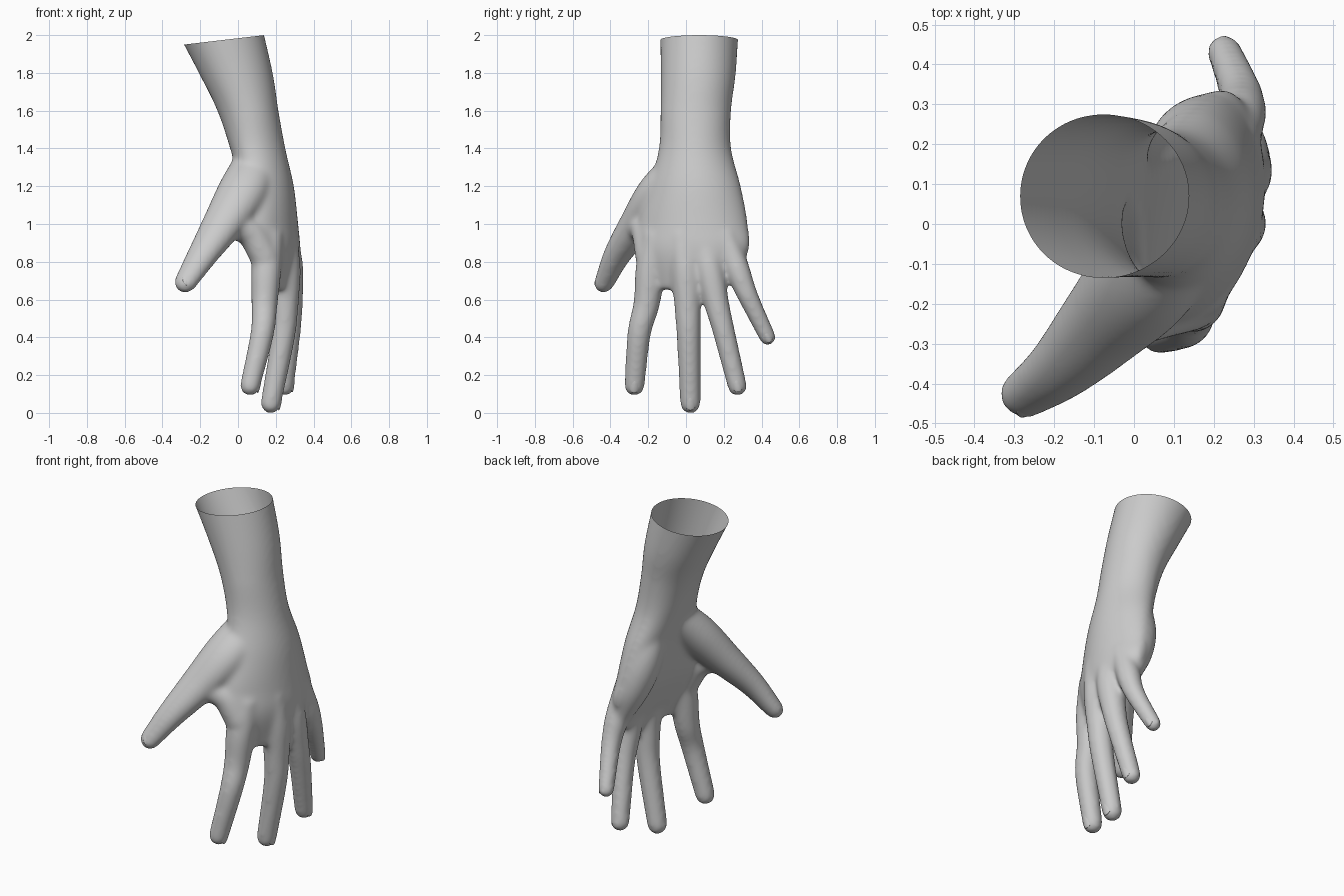
import bpy, bmesh, math
from mathutils import Vector

cube = bpy.data.objects.get("Cube")
if cube:
    bpy.data.objects.remove(cube, do_unlink=True)

skin = bpy.data.materials.new("plain_grey")
skin.use_nodes = True
skin.diffuse_color = (0.6, 0.6, 0.6, 1)
skin.node_tree.nodes["Principled BSDF"].inputs["Base Color"].default_value = skin.diffuse_color


def spline(rows, steps=8):
    """Smooth curve through rows of numbers."""
    points = [Vector(row) for row in rows]
    points = [2 * points[0] - points[1]] + points + [2 * points[-1] - points[-2]]
    curve = []
    for p, q, r, s in zip(points, points[1:], points[2:], points[3:]):
        for i in range(steps):
            t = i / steps
            curve.append(q + (r - p) * t / 2 + (p - 2.5 * q + 2 * r - s / 2) * t**2
                         + (3 * q - p - 3 * r + s) * t**3 / 2)
    return curve + [points[-2]]


def loft(bm, rings):
    """Closed tube through rings of equal length."""
    loops = [[bm.verts.new(point) for point in ring] for ring in rings]
    count = len(loops[0])
    for low, high in zip(loops, loops[1:]):
        for i in range(count):
            j = (i + 1) % count
            bm.faces.new((low[i], low[j], high[j], high[i]))
    bm.faces.new(loops[0][::-1])
    bm.faces.new(loops[-1])


def oval(centre, first, second, count=24):
    angles = [i * math.tau / count for i in range(count)]
    return [centre + first * math.cos(a) + second * math.sin(a) for a in angles]


def digit(bm, path, widths, across, depth=1.0):
    """Tapered tube with a domed tip; returns where and how the tip ends."""
    curve = spline([(*point, width) for point, width in zip(path, widths)])
    rings = []
    for i, point in enumerate(curve):
        before, after = curve[max(i - 1, 0)], curve[min(i + 1, len(curve) - 1)]
        along = (after - before).xyz.normalized()
        thin = along.cross(Vector(across)).normalized()
        side = thin.cross(along) * point.w
        thin *= point.w * depth
        rings.append(oval(point.xyz, thin, side))
    tip = point.xyz
    for k in range(1, 6):
        a = k * math.pi / 11
        rings.append(oval(tip + along * point.w * math.sin(a), thin * math.cos(a), side * math.cos(a)))
    loft(bm, rings)
    return tip, along, point.w, depth


def make_object(name, bm):
    mesh = bpy.data.meshes.new(name)
    bm.to_mesh(mesh)
    bm.free()
    obj = bpy.data.objects.new(name, mesh)
    bpy.context.collection.objects.link(obj)
    return obj


def finish(obj):
    obj.data.materials.clear()
    obj.data.materials.append(skin)
    for face in obj.data.polygons:
        face.use_smooth = True


bm = bmesh.new()

# Forearm and palm: height, centre x, centre y, half depth, half width
sections = [
    (2.08, -.118, .072, .238, .21),
    (1.8, -.012, .065, .196, .199),
    (1.6, .052, .052, .162, .187),
    (1.4, .098, .047, .146, .192),
    (1.2, .143, .045, .138, .245),
    (1, .168, .03, .125, .297),
    (.85, .2, .025, .1, .305),
    (.65, .228, .01, .035, .19)]
rings = []
for section in spline(sections):
    z, x, y, depth, width = section
    # the palm turns and arches as it leaves the wrist
    turn = min(max((1.6 - z) / .6, 0), 1)
    across = Vector((math.sin(.22 * turn), math.cos(.22 * turn), 0))
    back = Vector((across.y, -across.x, 0))
    ring = oval(Vector((x, y, z)), back * depth, across * width, 40)
    for point in ring:
        reach = (point - Vector((x, y, z))).dot(across) / width
        point += back * .05 * turn * (.4 - reach**2)
    rings.append(ring)
loft(bm, rings)

# Fingers: root, knuckle, first joint, second joint, tip
finger_paths = {
    "index": (.063, [(.165, -.15, .95), (.15, -.187, .76), (.14, -.208, .58),
                     (.128, -.248, .42), (.064, -.273, .143)]),
    "middle": (.064, [(.235, -.02, .95), (.25, 0, .76), (.25, .008, .58),
                      (.238, .014, .4), (.174, .023, .05)]),
    "ring": (.06, [(.245, .09, .95), (.27, .125, .76), (.276, .162, .58),
                   (.274, .198, .44), (.246, .272, .14)]),
    "little": (.052, [(.25, .2, .95), (.265, .268, .77), (.27, .31, .66),
                      (.258, .355, .56), (.226, .432, .4)])}
finger_taper = [1.2, 1.28, 1.12, 1, .86]
tips = {}
for name, (radius, path) in finger_paths.items():
    tips[name] = digit(bm, path, [radius * t for t in finger_taper], (0, 1, 0))

# Thumb
thumb_path = [(.1, .01, 1.33), (.025, -.135, 1.17), (-.08, -.255, 1),
              (-.185, -.362, .84), (-.276, -.43, .695)]
tips["thumb"] = digit(bm, thumb_path, [.125, .14, .115, .086, .064], (1, -.45, 0), .82)

# Web between thumb and index finger
web_path = [(-.1, -.25, 1), (-.02, -.24, .99), (.07, -.21, .95), (.14, -.19, .83)]
digit(bm, web_path, [.07, .072, .078, .08], (0, 1, 0))

# Heel of the palm running into the little finger
heel_path = [(.12, .13, 1.36), (.14, .19, 1.14), (.185, .23, .96), (.245, .26, .78)]
digit(bm, heel_path, [.08, .105, .098, .06], (0, 1, 0))

bmesh.ops.recalc_face_normals(bm, faces=bm.faces)
hand = make_object("hand", bm)

# Fuse the parts into one soft skin
fuse = hand.modifiers.new("fuse", 'REMESH')
fuse.mode = 'VOXEL'
fuse.voxel_size = .011
soften = hand.modifiers.new("soften", 'SMOOTH')
soften.factor = .5
soften.iterations = 26
graph = bpy.context.evaluated_depsgraph_get()
skin_mesh = bpy.data.meshes.new_from_object(hand.evaluated_get(graph))
hand.modifiers.clear()
hand.data = skin_mesh

# Cut the forearm open at a slant
bm = bmesh.new()
bm.from_mesh(skin_mesh)
bmesh.ops.bisect_plane(bm, geom=bm.verts[:] + bm.edges[:] + bm.faces[:],
                       plane_co=(.14, 0, 2), plane_no=(-.118, 0, 1), clear_outer=True)
bm.to_mesh(skin_mesh)
bm.free()
finish(hand)

# Fingernails: thin curved shells set into the back of each tip
for name, (tip, along, radius, depth) in tips.items():
    facing = Vector((.45, -1, .3)) if name == "thumb" else Vector((1, 0, 0))
    side = along.cross(facing).normalized()
    out = side.cross(along)
    centre = tip - along * radius * .25 + out * (radius * depth - .007)
    bm = bmesh.new()
    bmesh.ops.create_uvsphere(bm, u_segments=20, v_segments=12, radius=1)
    for v in bm.verts:
        x, y, z = v.co
        v.co = centre + (side * x + along * y * 1.3) * radius * .6 + out * (z * .006 - x * x * .014)
    finish(make_object(name + "_nail", bm))
